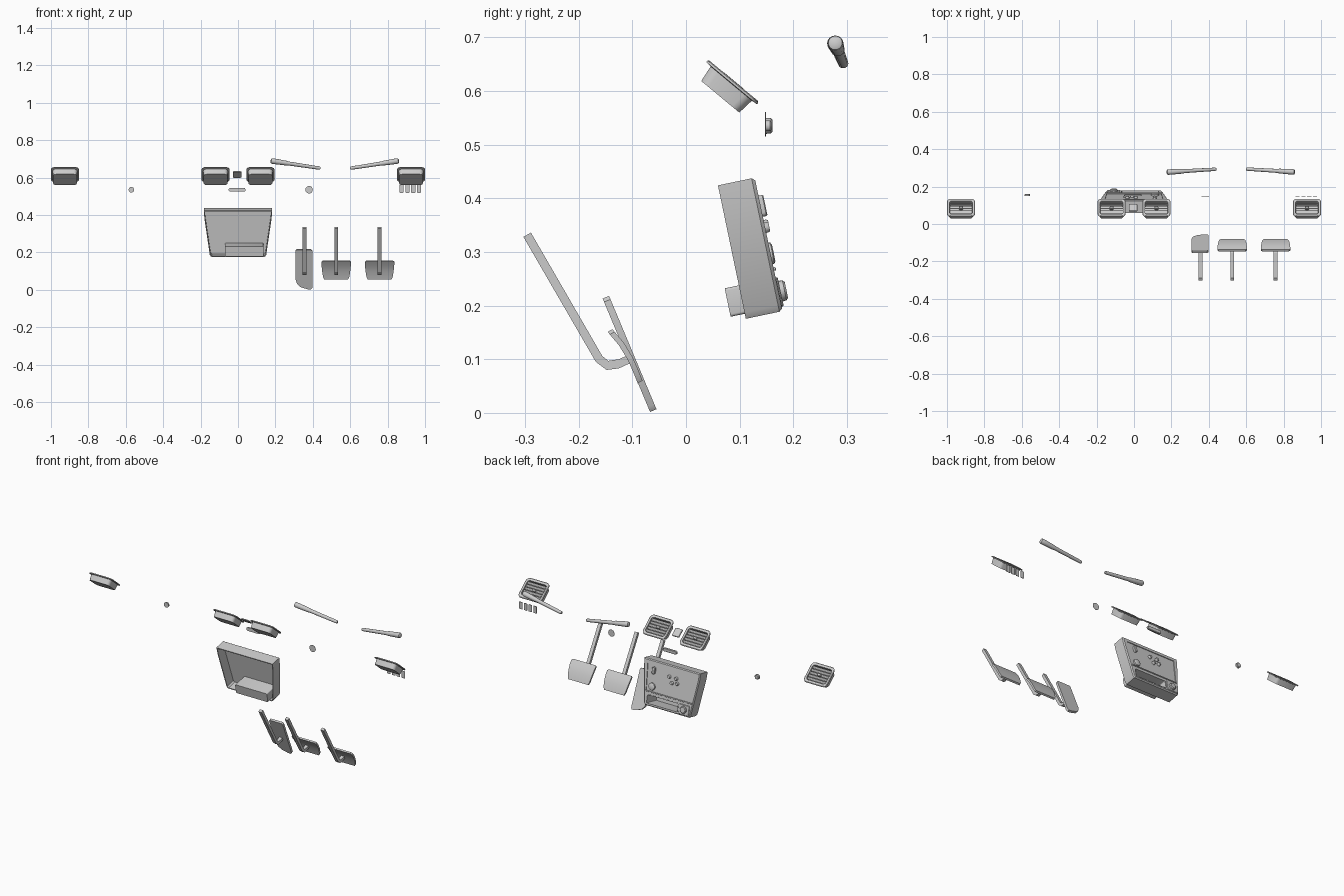
import bpy, bmesh
from math import radians, cos, sin, pi
from mathutils import Vector

if "Cube" in bpy.data.objects:
    bpy.data.objects.remove(bpy.data.objects["Cube"])


def loft(name, rings, loc=(0, 0, 0), tilt=0, smooth=True):
    """Closed solid through a list of equal-length point rings."""
    bm = bmesh.new()
    rows = [[bm.verts.new(p) for p in ring] for ring in rings]
    n = len(rows[0])
    for a, b in zip(rows, rows[1:]):
        for i in range(n):
            j = (i + 1) % n
            bm.faces.new((a[i], a[j], b[j], b[i]))
    bm.faces.new(rows[0])
    bm.faces.new(rows[-1])
    bmesh.ops.recalc_face_normals(bm, faces=bm.faces)
    me = bpy.data.meshes.new(name)
    bm.to_mesh(me)
    bm.free()
    ob = bpy.data.objects.new(name, me)
    bpy.context.collection.objects.link(ob)
    ob.location = loc
    ob.rotation_euler = (radians(tilt), 0, 0)
    if smooth:
        bpy.ops.object.select_all(action='DESELECT')
        ob.select_set(True)
        bpy.context.view_layer.objects.active = ob
        bpy.ops.object.shade_smooth_by_angle(angle=radians(35))
    return ob


def rrect(w, h, r, z, seg=4):
    pts = []
    for k, (sx, sy) in enumerate(((1, 1), (-1, 1), (-1, -1), (1, -1))):
        for i in range(seg + 1):
            a = (k + i / seg) * pi / 2
            pts.append((sx * (w / 2 - r) + r * cos(a), sy * (h / 2 - r) + r * sin(a), z))
    return pts


def circle(r, z, n=20):
    return [(r * cos(2 * pi * i / n), r * sin(2 * pi * i / n), z) for i in range(n)]


def button(name, loc, tilt, w, h, r, depth, edge=0.002):
    return loft(name, [rrect(w, h, r, 0), rrect(w, h, r, depth - edge),
                       rrect(w - 2 * edge, h - 2 * edge, r - edge / 2, depth)], loc, tilt)


def knob(name, loc, tilt, r, depth):
    return loft(name, [circle(r, 0), circle(r * 0.95, depth * 0.75), circle(r * 0.75, depth)], loc, tilt)


# Four air vents: flanged cup, slats and a thumb tab
VENT = -39.7
for k, x in enumerate((-0.925, -0.12, 0.12, 0.925)):
    loc = (x, 0.0875, 0.6175)
    loft(f"vent_housing_{k}", [
        rrect(0.128, 0.092, 0.018, -0.037), rrect(0.132, 0.100, 0.018, -0.005),
        rrect(0.150, 0.123, 0.022, -0.004), rrect(0.150, 0.123, 0.022, 0.000),
        rrect(0.144, 0.117, 0.020, 0.002), rrect(0.124, 0.092, 0.014, 0.001),
        rrect(0.120, 0.088, 0.014, -0.030)], loc, VENT)
    for i in range(5):
        v = (i - 2) * 0.017
        prof = ((v - 0.006, -0.002), (v - 0.005, 0.000), (v + 0.006, -0.011), (v + 0.005, -0.013))
        loft(f"vent_slat_{k}_{i}", [[(s * 0.061, a, b) for a, b in prof] for s in (-1, 1)],
             loc, VENT, False)
    button(f"vent_tab_{k}", Vector(loc) - Vector((0, 0.006, 0.008)), VENT, 0.022, 0.014, 0.003, 0.011)

# Dashboard buttons, knob and key disc
button("hazard_button", (-0.005, 0.085, 0.615), VENT, 0.046, 0.050, 0.006, 0.006)
button("switch_strip", (-0.005, 0.149, 0.535), -90, 0.09, 0.020, 0.009, 0.010)
knob("mirror_knob", (-0.57, 0.149, 0.535), -90, 0.015, 0.012)
loft("ignition_disc", [circle(0.020, 0), circle(0.020, 0.002)], (0.38, 0.147, 0.535), -90)
for i in range(4):
    button(f"side_button_{i}", (0.875 + i * 0.031, 0.147, 0.54), -90, 0.022, 0.042, 0.003, 0.002, 0.0005)

# Centre console: hollow-backed shell with a recessed panel and a pocket
CON, CC = -78.2, Vector((0, 0.154, 0.314))


def on_console(x, z, n=0.0):
    v = (0.314 - z) / 0.979
    return CC + Vector((x, 0.205 * v + 0.979 * n, -0.979 * v + 0.205 * n))


def trapezoid(d, z):
    half = ((0.182, -0.127 + d), (0.180, -0.085), (0.151, 0.115), (0.143, 0.127 - d))
    return [(x - d, v, z) for x, v in half] + [(-x + d, v, z) for x, v in reversed(half)]


console = loft("console_shell", [trapezoid(0.005, -0.012), trapezoid(0.005, -0.07), trapezoid(0, -0.07),
                                 trapezoid(0, -0.006), trapezoid(0.005, 0)], CC, CON)


def cut(target, cutter):
    cutter.hide_render = True
    m = target.modifiers.new("cut", 'BOOLEAN')
    m.object, m.operation, m.solver = cutter, 'DIFFERENCE', 'EXACT'
    bpy.context.view_layer.update()
    bpy.context.view_layer.objects.active = target
    bpy.ops.object.modifier_apply(modifier=m.name)
    bpy.data.objects.remove(cutter)


panel = [(-0.155, -0.105), (0.155, -0.105), (0.145, 0.045), (-0.145, 0.045)]
cut(console, loft("panel_cutter", [[(x, v, z) for x, v in panel] for z in (-0.004, 0.02)], CC, CON, False))
pocket_loc = on_console(0.033, 0.2255)
cut(console, loft("pocket_cutter", [rrect(0.20, 0.050, 0.004, z) for z in (-0.04, 0.02)],
                  pocket_loc, CON, False))
loft("console_pocket", [
    rrect(0.206, 0.054, 0.005, -0.097), rrect(0.206, 0.054, 0.005, 0.001),
    rrect(0.198, 0.046, 0.004, 0.001), rrect(0.198, 0.046, 0.004, -0.092)], pocket_loc, CON)

# Console controls
button("console_trim", on_console(0, 0.268), CON, 0.30, 0.006, 0.002, 0.004, 0.001)
button("console_slider", on_console(0.11, 0.385, -0.004), CON, 0.018, 0.040, 0.008, 0.013)
for i, (x, z) in enumerate(((0.01, 0.375), (-0.035, 0.375), (-0.01, 0.345), (-0.045, 0.35))):
    knob(f"console_knob_{i}", on_console(x, z, -0.004), CON, 0.010, 0.012)
knob("console_dial", on_console(0.112, 0.297, -0.004), CON, 0.021, 0.010)
button("socket_plate", on_console(-0.108, 0.225), CON, 0.068, 0.056, 0.005, 0.004)
knob("socket_knob", on_console(-0.108, 0.226), CON, 0.020, 0.015)

# Pedals: bent arms, two curved pads and one long flat pad
ARM = ((-0.303, 0.328), (-0.289, 0.336), (-0.156, 0.106), (-0.145, 0.097), (-0.125, 0.100),
       (-0.107, 0.108), (-0.099, 0.095), (-0.125, 0.083), (-0.148, 0.080), (-0.168, 0.095))
PAD = ((-0.137, 0.156, 0.072), (-0.133, 0.151, 0.079), (-0.116, 0.131, 0.078), (-0.099, 0.103, 0.075),
       (-0.086, 0.073, 0.070), (-0.081, 0.060, 0.063))
for name, px in (("throttle", 0.355), ("brake", 0.525), ("clutch", 0.757)):
    loft(name + "_arm", [[(px + s * 0.010, y, z) for y, z in ARM] for s in (-1, 1)], smooth=False)
    if name != "throttle":
        loft(name + "_pad", [[(px - w, y, z), (px + w, y, z), (px + w, y - 0.009, z - 0.005),
                              (px - w, y - 0.009, z - 0.005)] for y, z, w in PAD])
FOOT = ((0.308, -0.108), (0.314, -0.115), (0.390, -0.115), (0.397, -0.108), (0.397, 0.104),
        (0.390, 0.114), (0.372, 0.113), (0.334, 0.100), (0.316, 0.082), (0.308, 0.055))
loft("throttle_pad", [[(x, v, z) for x, v in FOOT] for z in (-0.013, 0)], (0, -0.099, 0.112), -67.3)

# Steering column stalks
for name, tip, root in (("left_stalk", (0.175, 0.277, 0.690), (0.44, 0.293, 0.650)),
                        ("right_stalk", (0.86, 0.278, 0.690), (0.60, 0.294, 0.650))):
    d = Vector(root) - Vector(tip)
    L = d.length
    prof = ((0.008, 0), (0.013, 0.01), (0.0145, 0.03), (0.0145, 0.1), (0.0125, 0.32),
            (0.0105, 0.36), (0.009, 0.97), (0.007, 1))
    ob = loft(name, [circle(r, t * L, 16) for r, t in prof], tip)
    ob.rotation_euler = d.to_track_quat('Z', 'Y').to_euler()
